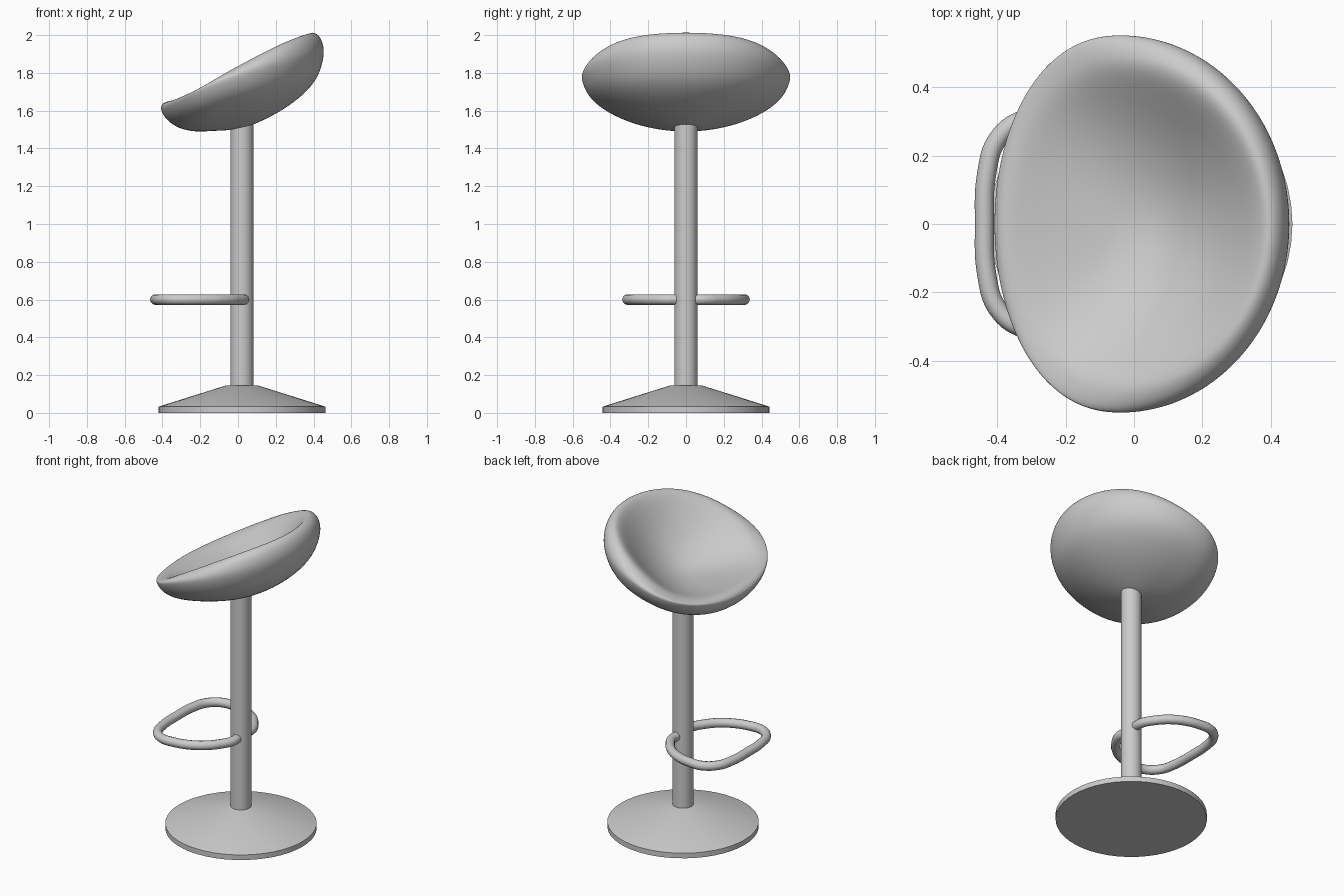
import bpy, bmesh, math

cube = bpy.data.objects.get("Cube")
if cube:
    bpy.data.objects.remove(cube, do_unlink=True)

grey = bpy.data.materials.new("grey")
grey.use_nodes = True
grey.diffuse_color = (0.6, 0.6, 0.6, 1)
grey.node_tree.nodes["Principled BSDF"].inputs["Base Color"].default_value = (0.6, 0.6, 0.6, 1)

AXIS_X = 0.021  # column and base axis


def finish(obj, angle=30):
    """Give the part its material and smooth shading with sharp edges kept."""
    obj.data.materials.clear()
    obj.data.materials.append(grey)
    bpy.ops.object.select_all(action='DESELECT')
    obj.select_set(True)
    bpy.context.view_layer.objects.active = obj
    bpy.ops.object.shade_smooth_by_angle(angle=math.radians(angle))


def ring_mesh(name, rings, bottom=None, top=None):
    """Skin closed rings of points, capped by a pole point or a flat face."""
    bm = bmesh.new()
    loops = [[bm.verts.new(p) for p in ring] for ring in rings]
    n = len(loops[0])
    for a, b in zip(loops, loops[1:]):
        for i in range(n):
            j = (i + 1) % n
            bm.faces.new((a[i], a[j], b[j], b[i]))
    for loop, pole in ((loops[0], bottom), (loops[-1], top)):
        if pole is None:
            bm.faces.new(loop)
        else:
            v = bm.verts.new(pole)
            for i in range(n):
                bm.faces.new((loop[i], loop[(i + 1) % n], v))
    bmesh.ops.recalc_face_normals(bm, faces=bm.faces)
    mesh = bpy.data.meshes.new(name)
    bm.to_mesh(mesh)
    bm.free()
    obj = bpy.data.objects.new(name, mesh)
    bpy.context.collection.objects.link(obj)
    return obj


def lathe(name, profile, sides):
    """Turn a (radius, height) profile round the column axis."""
    turns = [math.tau * i / sides for i in range(sides)]
    rings = [[(AXIS_X + r * math.cos(t), r * math.sin(t), z) for t in turns]
             for r, z in profile]
    finish(ring_mesh(name, rings))


# Base and column
lathe("base", [(0.442, 0), (0.442, 0.033), (0.085, 0.145)], 48)
lathe("column", [(0.061, 0.13), (0.061, 1.57)], 32)

# Footrest: a bent tube whose ends meet the column
half = [(0.03, 0.05), (0.03, 0.1), (-0.01, 0.175), (-0.07, 0.24), (-0.15, 0.285),
        (-0.24, 0.306), (-0.33, 0.302), (-0.4, 0.245), (-0.43, 0.15)]
path = half + [(-0.437, 0)] + [(x, -y) for x, y in reversed(half)]
curve = bpy.data.curves.new("footrest", 'CURVE')
curve.dimensions = '3D'
curve.bevel_depth = 0.028
curve.bevel_resolution = 4
curve.use_fill_caps = True
spline = curve.splines.new('BEZIER')
spline.resolution_u = 6
spline.bezier_points.add(len(path) - 1)
for point, (x, y) in zip(spline.bezier_points, path):
    point.co = (x, y, 0.6)
    point.handle_left_type = point.handle_right_type = 'AUTO'
footrest = bpy.data.objects.new("footrest", curve)
bpy.context.collection.objects.link(footrest)
bpy.ops.object.select_all(action='DESELECT')
footrest.select_set(True)
bpy.context.view_layer.objects.active = footrest
bpy.ops.object.convert(target='MESH')
finish(bpy.context.view_layer.objects.active, 50)

# Seat: a tilted bowl, low at -x and rising to a back rest at +x
CENTRE_X, UNDER_Z, DISH_Z = -0.04, 1.497, 1.63


def equator(c):
    return 1.775 + 0.145 * c - 0.02 * c * c


def crest(c):
    return 1.815 + 0.235 * c + 0.0175 * c ** 2 - 0.052 * c ** 3


def seat_point(part, s, k, t):
    c, d = math.cos(t), math.sin(t)
    # the low side of the outline is slightly squarer
    power = 0.9 if c < 0 else 1
    reach = 0.5 if c > 0 else 0.372
    x = CENTRE_X + s * reach * math.copysign(abs(c) ** power, c)
    y = s * 0.558 * d
    if part == "under":
        z = UNDER_Z + k * (equator(c) - UNDER_Z)
        # sag below the low side
        z -= 0.27 * s * s * (1 - s) * ((1 - c) / 2) ** 2
    elif part == "rim":
        z = equator(c) + k * (crest(c) - equator(c))
    else:
        z = DISH_Z + k * (crest(c) - DISH_Z)
    return x, y, z


# (surface, distance from centre, share of the rise)
sections = [("under", 0.18, 0.04), ("under", 0.37, 0.14), ("under", 0.55, 0.26),
            ("under", 0.72, 0.41), ("under", 0.85, 0.56), ("under", 0.95, 0.74),
            ("rim", 1, 0), ("rim", 0.985, 0.45), ("rim", 0.955, 0.77),
            ("rim", 0.91, 0.96), ("rim", 0.86, 1.01),
            ("dish", 0.8, 0.94), ("dish", 0.72, 0.78), ("dish", 0.6, 0.53),
            ("dish", 0.45, 0.28), ("dish", 0.28, 0.1), ("dish", 0.14, 0.025)]
turns = [math.tau * i / 40 for i in range(40)]
seat = ring_mesh("seat", [[seat_point(*sec, t) for t in turns] for sec in sections],
                 (CENTRE_X, 0, UNDER_Z), (CENTRE_X, 0, DISH_Z))
finish(seat, 180)
subdivision = seat.modifiers.new("subdivision", 'SUBSURF')
subdivision.levels = subdivision.render_levels = 2
